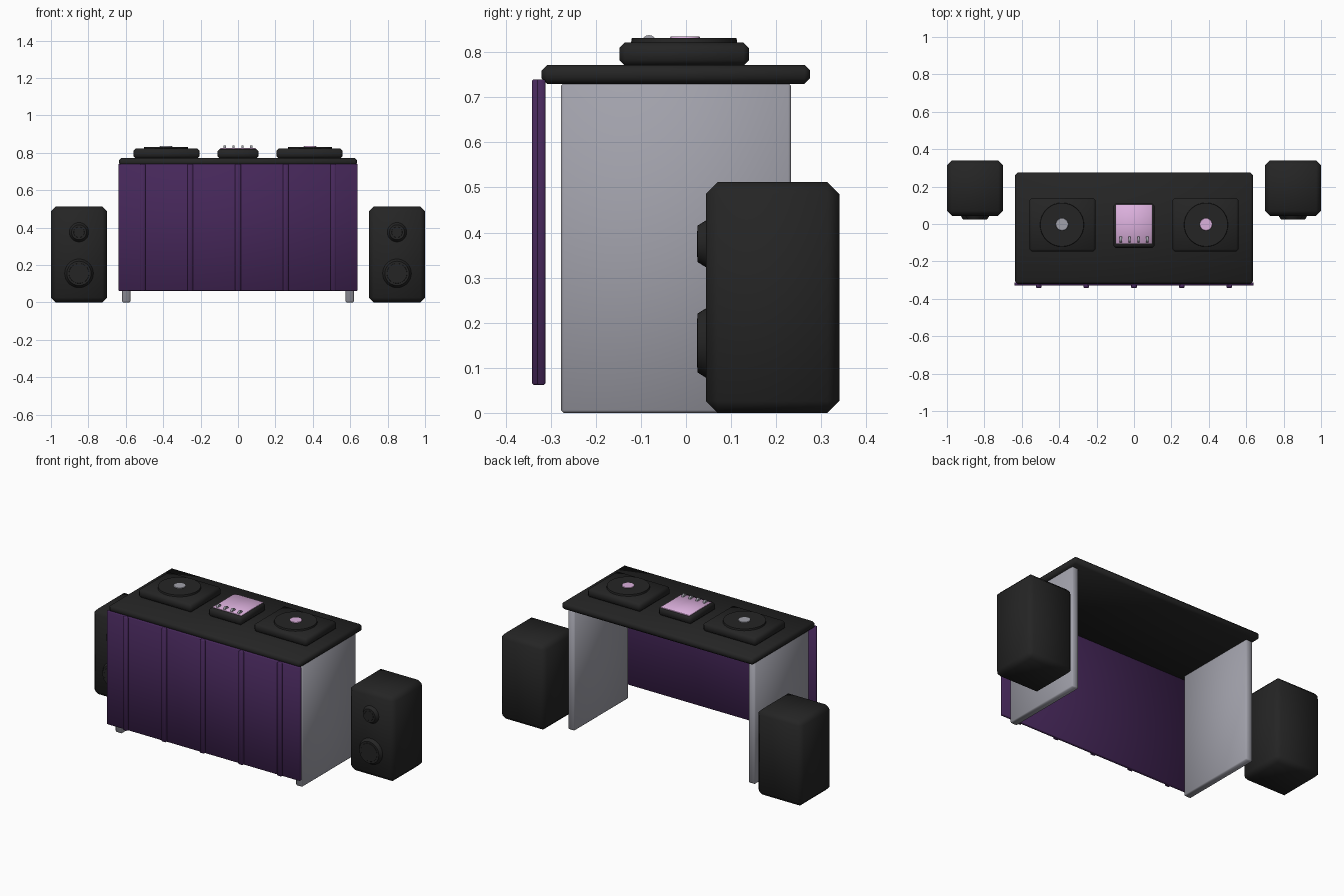
import bpy
import bmesh
from mathutils import Matrix

if "Cube" in bpy.data.objects:
    bpy.data.objects.remove(bpy.data.objects["Cube"], do_unlink=True)


def material(name, rgb):
    m = bpy.data.materials.new(name)
    m.use_nodes = True
    m.diffuse_color = (*rgb, 1)
    m.node_tree.nodes["Principled BSDF"].inputs["Base Color"].default_value = (*rgb, 1)
    return m


BLACK = material("black", (0.018, 0.018, 0.018))
PURPLE = material("purple", (0.06, 0.02, 0.1))
GREY = material("grey", (0.36, 0.36, 0.41))
PINK = material("pink", (0.72, 0.44, 0.73))


def finish(bm, name, mat):
    for f in bm.faces:
        f.smooth = True
    bmesh.ops.recalc_face_normals(bm, faces=bm.faces)
    mesh = bpy.data.meshes.new(name)
    bm.to_mesh(mesh)
    bm.free()
    mesh.materials.append(mat)
    obj = bpy.data.objects.new(name, mesh)
    bpy.context.collection.objects.link(obj)
    return obj


def box(name, x, y, z, mat, bevel):
    """Chamfered box between the given (low, high) limits, softly shaded."""
    bm = bmesh.new()
    bmesh.ops.create_cube(bm, size=1)
    limits = (x, y, z)
    for v in bm.verts:
        v.co = [(lo + hi) / 2 + c * (hi - lo) for c, (lo, hi) in zip(v.co, limits)]
    bmesh.ops.bevel(bm, geom=bm.edges[:], offset=bevel, segments=1, affect='EDGES')
    return finish(bm, name, mat)


def disc(name, centre, r_base, r_top, depth, mat, axis=None, sides=32):
    """Tapered disc growing from its centre along z, or along -y / x."""
    bm = bmesh.new()
    bmesh.ops.create_cone(bm, cap_ends=True, segments=sides, radius1=r_base,
                          radius2=r_top, depth=depth,
                          matrix=Matrix.Translation((0, 0, depth / 2)))
    turn = {'-y': Matrix.Rotation(1.5708, 4, 'X'),
            'x': Matrix.Rotation(1.5708, 4, 'Y')}.get(axis, Matrix())
    bm.transform(Matrix.Translation(centre) @ turn)
    obj = finish(bm, name, mat)
    bpy.ops.object.select_all(action='DESELECT')
    obj.select_set(True)
    bpy.context.view_layer.objects.active = obj
    bpy.ops.object.shade_smooth_by_angle(angle=0.5)
    return obj


# Table
box("tabletop", (-0.635, 0.635), (-0.32, 0.275), (0.73, 0.772), BLACK, 0.012)
box("front_curtain", (-0.64, 0.64), (-0.33, -0.312), (0.062, 0.74), PURPLE, 0.003)
for i in range(5):
    x = (i - 2) * 0.255
    box(f"curtain_fold_{i + 1}", (x - 0.015, x + 0.015), (-0.342, -0.322),
        (0.062, 0.74), PURPLE, 0.004)

# Mirrored sides: legs, speakers, turntables
for side, s, label in (("left", 1, PINK), ("right", -1, GREY)):
    def span(a, b):
        return tuple(sorted((s * a, s * b)))

    box(f"{side}_leg", span(0.575, 0.62), (-0.277, 0.233), (0, 0.732), GREY, 0.006)

    box(f"{side}_speaker", span(0.7, 1.0), (0.044, 0.34), (0, 0.512), BLACK, 0.026)
    for part, z, r in (("woofer", 0.155, 0.078), ("tweeter", 0.375, 0.053)):
        disc(f"{side}_{part}_rim", (s * 0.85, 0.046, z), r, r - 0.013, 0.021, BLACK, '-y')
        disc(f"{side}_{part}_cone", (s * 0.85, 0.026, z), r - 0.023, r - 0.025,
             0.002, BLACK, '-y')

    box(f"{side}_turntable", span(0.205, 0.56), (-0.148, 0.14), (0.77, 0.822), BLACK, 0.013)
    disc(f"{side}_platter", (s * 0.385, -0.004, 0.82), 0.118, 0.116, 0.012, BLACK)
    disc(f"{side}_record_label", (s * 0.385, -0.002, 0.831), 0.034, 0.032, 0.004,
         label, sides=16)

# Mixer with a row of upright dials
box("mixer", (-0.11, 0.11), (-0.127, 0.11), (0.77, 0.82), BLACK, 0.012)
box("mixer_panel", (-0.096, 0.096), (-0.105, 0.105), (0.816, 0.824), PINK, 0.002)
for i in range(4):
    x = (i - 1.5) * 0.047
    disc(f"mixer_dial_{i + 1}", (x - 0.006, -0.082, 0.822), 0.016, 0.016, 0.012,
         GREY, 'x', sides=16)
